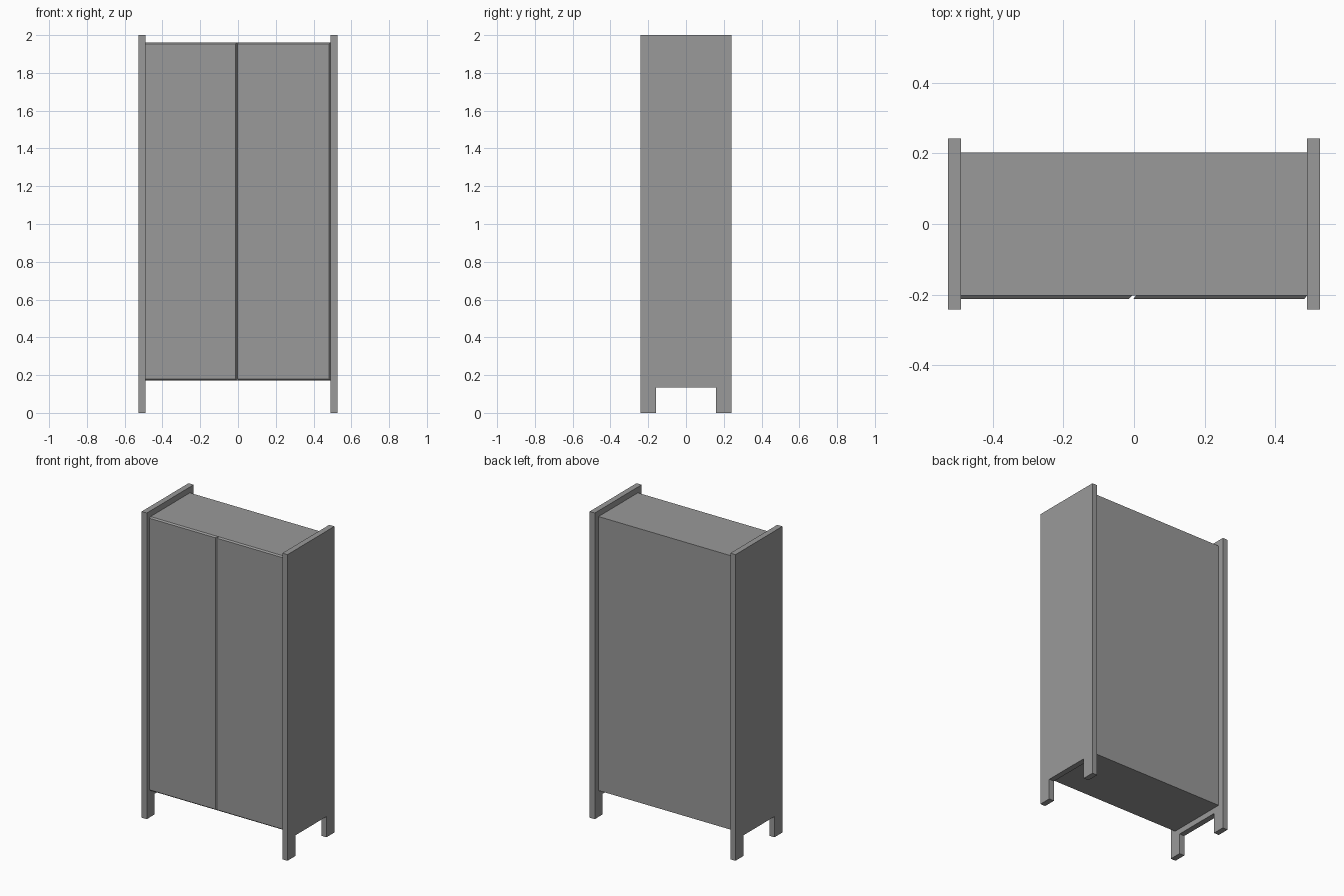
import bpy
import bmesh

cube = bpy.data.objects.get("Cube")
if cube:
    bpy.data.objects.remove(cube, do_unlink=True)

grey = bpy.data.materials.new("matte_grey")
grey.use_nodes = True
GREY = (0.32, 0.32, 0.32, 1)
grey.diffuse_color = GREY
grey.node_tree.nodes["Principled BSDF"].inputs["Base Color"].default_value = GREY

SIDE_IN, SIDE_OUT, DEPTH = 0.49, 0.527, 0.242
BODY_Y, BOTTOM, TOP = 0.203, 0.172, 1.962


def finish(name, bm):
    bmesh.ops.recalc_face_normals(bm, faces=bm.faces)
    mesh = bpy.data.meshes.new(name)
    bm.to_mesh(mesh)
    bm.free()
    mesh.materials.append(grey)
    obj = bpy.data.objects.new(name, mesh)
    bpy.context.collection.objects.link(obj)


def box(bm, low, high):
    verts = bmesh.ops.create_cube(bm, size=1)["verts"]
    for v in verts:
        for i in range(3):
            v.co[i] = high[i] if v.co[i] > 0 else low[i]
    return verts


# Side panels: one outline with the foot notch, extruded through the thickness
half = [(DEPTH, 2), (DEPTH, 0), (0.16, 0), (0.16, 0.135)]
outline = half + [(-y, z) for y, z in reversed(half)]
for name, side in (("left_side_panel", 1), ("right_side_panel", -1)):
    bm = bmesh.new()
    face = bm.faces.new([bm.verts.new((side * SIDE_IN, y, z)) for y, z in outline])
    ext = bmesh.ops.extrude_face_region(bm, geom=[face])["geom"]
    moved = [g for g in ext if isinstance(g, bmesh.types.BMVert)]
    bmesh.ops.translate(bm, verts=moved, vec=(side * (SIDE_OUT - SIDE_IN), 0, 0))
    finish(name, bm)

# Cabinet body between the sides
bm = bmesh.new()
box(bm, (-SIDE_IN, -BODY_Y, BOTTOM), (SIDE_IN, BODY_Y, TOP))
finish("cabinet_body", bm)

# Doors: thin slabs whose front face is drawn in to give chamfered edges
CHAMFER = 0.008
for name, side in (("left_door", 1), ("right_door", -1)):
    x0, x1 = sorted((side * 0.006, side * SIDE_IN))
    bm = bmesh.new()
    front = -BODY_Y - 0.009
    for v in box(bm, (x0, front, BOTTOM), (x1, -BODY_Y, TOP)):
        if v.co.y < -BODY_Y - 0.004:
            v.co.x += CHAMFER if v.co.x == min(x0, x1, key=lambda x: abs(x - v.co.x)) and v.co.x < (x0 + x1) / 2 else -CHAMFER
            v.co.z += CHAMFER if v.co.z < 1 else -CHAMFER
    finish(name, bm)
